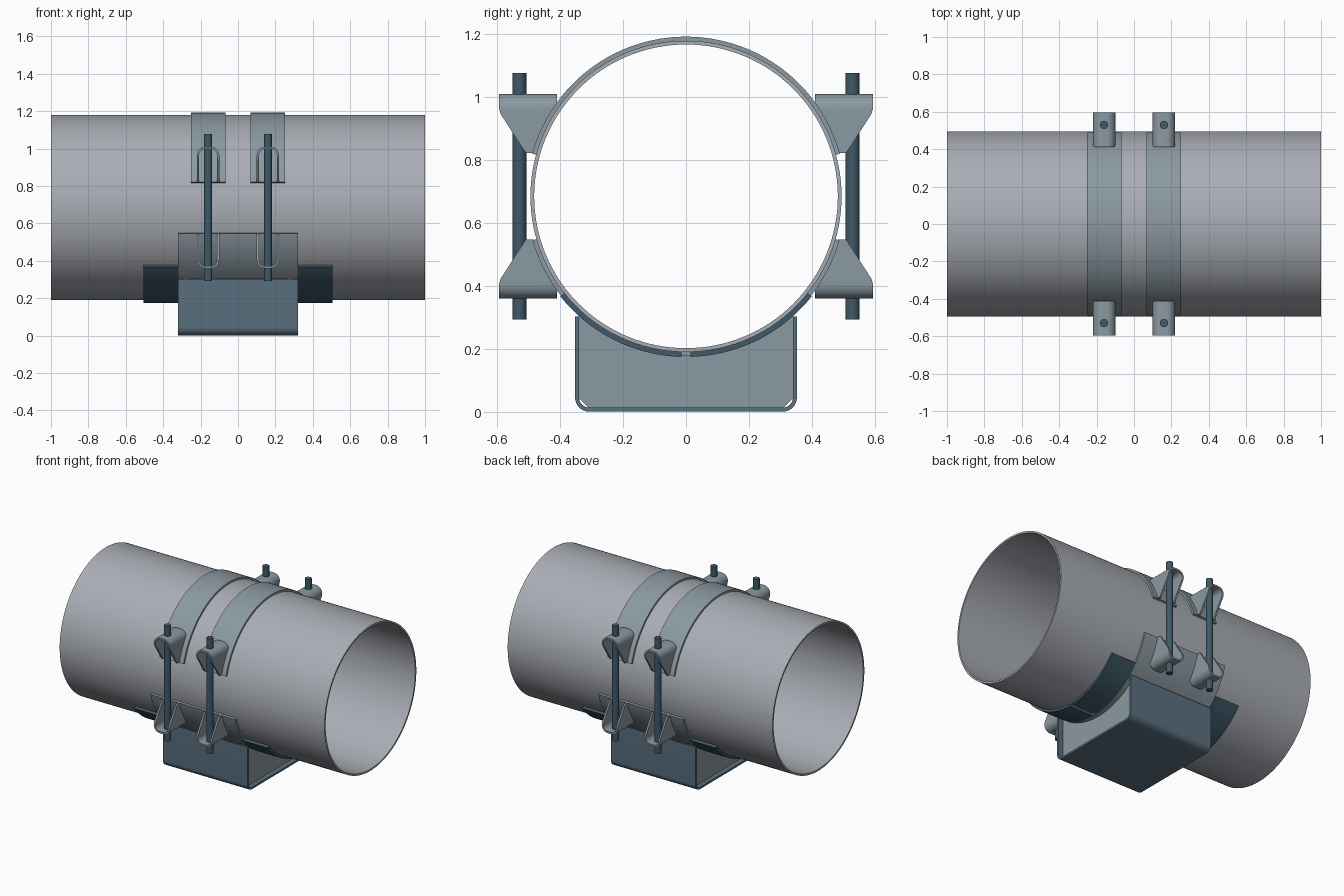
import bpy, bmesh
from math import sin, cos, pi, sqrt, radians

if "Cube" in bpy.data.objects:
    bpy.data.objects.remove(bpy.data.objects["Cube"])

ZC, R = 0.685, 0.495          # pipe axis height and outer radius


def material(name, rgb):
    m = bpy.data.materials.new(name)
    m.diffuse_color = (*rgb, 1)
    m.use_nodes = True
    m.node_tree.nodes["Principled BSDF"].inputs["Base Color"].default_value = m.diffuse_color
    return m


PIPE = material("pipe_grey", (0.40, 0.42, 0.46))
STEEL = material("clamp_steel", (0.26, 0.32, 0.36))
BLUE = material("base_blue", (0.10, 0.16, 0.21))
DARK = material("dark_blue", (0.05, 0.10, 0.14))


def finish(ob, mat):
    ob.data.materials.append(mat)
    bpy.ops.object.select_all(action='DESELECT')
    ob.select_set(True)
    bpy.context.view_layer.objects.active = ob
    bpy.ops.object.shade_smooth_by_angle(angle=radians(30))
    return ob


def sweep(name, sections, mat, closed=False):
    """Skin a row of four-cornered sections into a solid."""
    bm = bmesh.new()
    rows = [[bm.verts.new(p) for p in s] for s in sections]
    n = len(rows)
    for i in range(n if closed else n - 1):
        a, b = rows[i], rows[(i + 1) % n]
        for k in range(4):
            j = (k + 1) % 4
            bm.faces.new((a[k], a[j], b[j], b[k]))
    if not closed:
        bm.faces.new(rows[0])
        bm.faces.new(rows[-1])
    bmesh.ops.recalc_face_normals(bm, faces=bm.faces)
    me = bpy.data.meshes.new(name)
    bm.to_mesh(me)
    bm.free()
    ob = bpy.data.objects.new(name, me)
    bpy.context.collection.objects.link(ob)
    return finish(ob, mat)


def band(name, x0, x1, r0, r1, a0, a1, mat, n=64, closed=False):
    """Curved plate around the pipe axis, angles in degrees from +y."""
    secs = []
    for i in range(n if closed else n + 1):
        a = radians(a0 + (a1 - a0) * i / n)
        c, s = cos(a), sin(a)
        secs.append([(x, r * c, ZC + r * s)
                     for x, r in ((x0, r0), (x1, r0), (x1, r1), (x0, r1))])
    return sweep(name, secs, mat, closed)


def u_path(w, top, end, rad, t, legs=1):
    """Outer/inner point pairs of a U-shaped sheet; bend lies towards 'top'."""
    d = 1 if top > end else -1
    cz = top - d * rad
    half = [((w, z), (w - t, z)) for z in
            (end + (cz - end) * i / legs for i in range(legs))]
    for i in range(9):
        a = pi / 2 * i / 8
        half.append(tuple((w - rad + r * cos(a), cz + d * r * sin(a))
                          for r in (rad, rad - t)))
    return half + [tuple((-u, z) for u, z in pair) for pair in reversed(half)]


# Pipe
band("pipe", -1, 1, R - 0.012, R, 0, 360, PIPE, 128, True)

# Lower cradle and the split liner pads sticking out at both ends
band("cradle", -0.32, 0.32, R, 0.508, 196, 344, STEEL)
for sx in (-1, 1):
    for side, a0, a1 in (("front", 218.5, 268.3), ("back", 271.7, 321.5)):
        band("liner_pad_" + side, sx * 0.319, sx * 0.505, R, 0.511, a0, a1, DARK, 32)
    band("liner_backing", sx * 0.319, sx * 0.32, R, 0.508, 268, 272, STEEL, 2)

# Base channel: U-shaped sheet running along x
sweep("base_channel",
      [[(-0.32, *o), (0.32, *o), (0.32, *i), (-0.32, *i)]
       for o, i in u_path(0.353, 0.0, 0.303, 0.045, 0.013)], BLUE)

# Web plates inside the channel, chamfered below and scooped for the cradle
ys = [-0.34, -0.31] + [-0.31 + 0.62 * i / 32 for i in range(1, 32)] + [0.31, 0.34]
for sx in (-1, 1):
    secs = []
    for y in ys:
        lo = 0.013 + max(0, abs(y) - 0.31)
        hi = ZC - sqrt(0.507 ** 2 - y * y)
        x0, x1 = sx * 0.27, sx * 0.285
        secs.append([(x0, y, lo), (x1, y, lo), (x1, y, hi), (x0, y, hi)])
    sweep("web_plate", secs, STEEL)


# Clamp lug: bent U sheet with tapered legs hugging the strap
def lug(x, sy, sz):
    secs = []
    for pair in u_path(0.06, 1.01, 0.823, 0.045, 0.012, 8):
        z = pair[0][1]
        y_in = max(0.41, sqrt(0.503 ** 2 - min(z - ZC, 0.29) ** 2))
        y_out = 0.595 if z > 0.955 else 0.51 + 0.085 * (z - 0.823) / 0.132
        (uo, zo), (ui, zi) = pair
        secs.append([(x + u, sy * y, ZC + sz * (h - ZC)) for u, h, y in
                     ((uo, zo, y_in), (uo, zo, y_out), (ui, zi, y_out), (ui, zi, y_in))])
    sweep("clamp_lug", secs, STEEL)


# Two strap clamps, each with four lugs and two threaded rods
for x in (-0.16, 0.16):
    band("top_strap", x - 0.092, x + 0.092, R, 0.508, 15.5, 164.5, STEEL)
    for sy in (-1, 1):
        for sz in (-1, 1):
            lug(x, sy, sz)
        bpy.ops.mesh.primitive_cylinder_add(vertices=32, radius=0.022, depth=0.785,
                                            location=(x, sy * 0.53, ZC))
        rod = bpy.context.object
        rod.name = "clamp_rod"
        finish(rod, DARK)
